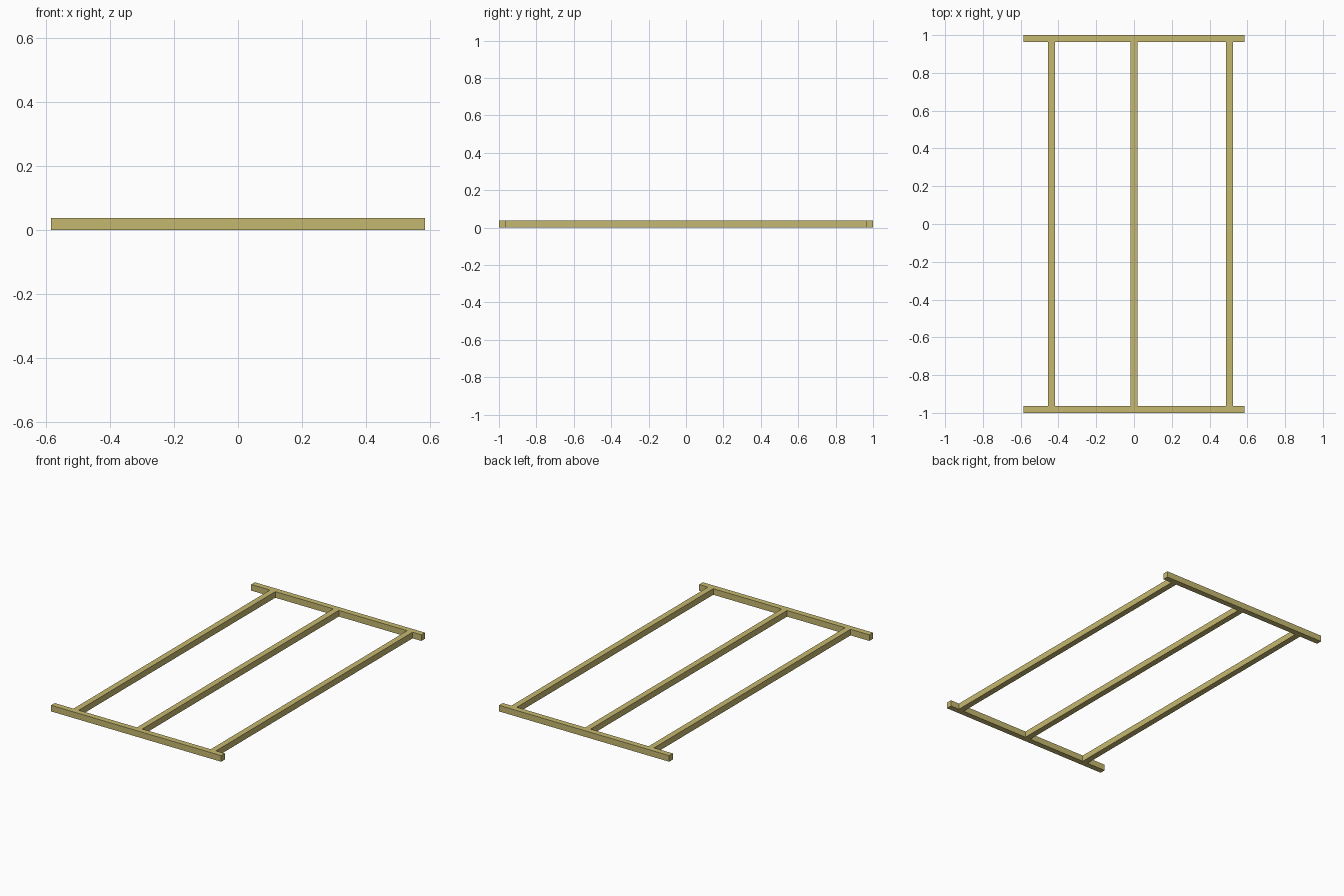
import bpy

cube = bpy.data.objects.get("Cube")
if cube:
    bpy.data.objects.remove(cube, do_unlink=True)

# Single timber colour
wood = bpy.data.materials.new("khaki_wood")
wood.use_nodes = True
colour = (0.56, 0.48, 0.16, 1.0)
wood.diffuse_color = colour
wood.node_tree.nodes["Principled BSDF"].inputs["Base Color"].default_value = colour

HEIGHT = 0.038
BAR_DEPTH = 0.036
BAR_LENGTH = 1.17
HALF_LENGTH = 1.0


def beam(name, x, y, width, depth):
    """Rectangular beam resting on the ground."""
    bpy.ops.mesh.primitive_cube_add(size=1, location=(x, y, HEIGHT / 2))
    obj = bpy.context.object
    obj.name = name
    obj.scale = (width, depth, HEIGHT)
    bpy.ops.object.transform_apply(location=False, rotation=False, scale=True)
    obj.data.materials.append(wood)


# End crossbars
bar_y = HALF_LENGTH - BAR_DEPTH / 2
beam("front_crossbar", 0, -bar_y, BAR_LENGTH, BAR_DEPTH)
beam("back_crossbar", 0, bar_y, BAR_LENGTH, BAR_DEPTH)

# Long rails fitted between the crossbars, unevenly spaced
rail_length = 2 * (HALF_LENGTH - BAR_DEPTH)
for name, x in (("right_rail", -0.437), ("middle_rail", -0.001), ("left_rail", 0.506)):
    beam(name, x, 0, 0.037, rail_length)
